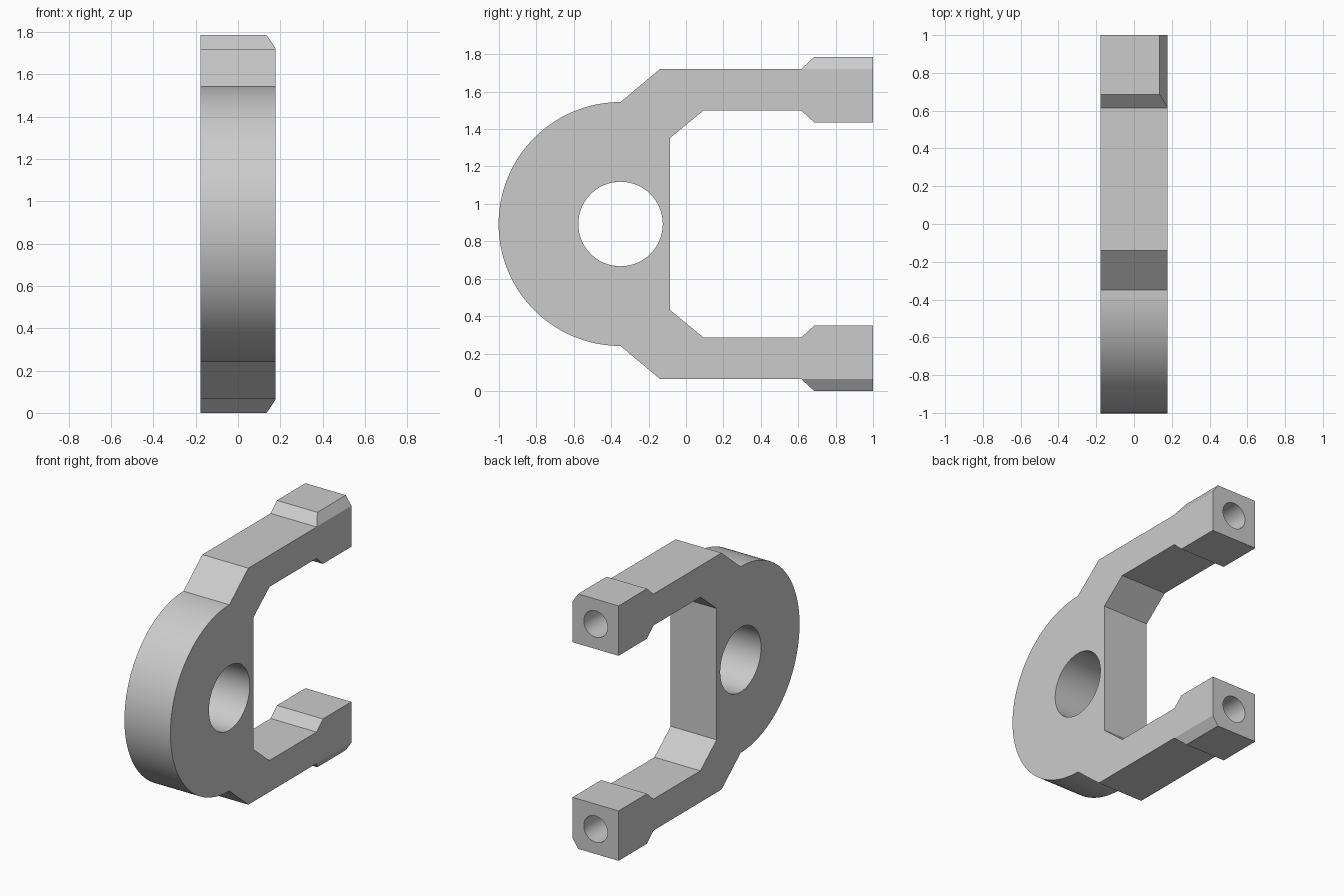
import bpy, bmesh
from math import cos, sin, pi, radians
from mathutils import Matrix, Vector

if "Cube" in bpy.data.objects:
    bpy.data.objects.remove(bpy.data.objects["Cube"])

MID_Z = 0.8925      # height of the symmetry plane
HALF_W = 0.178      # half thickness of the fork
HUB_Y, HUB_R = -0.35, 0.652

grey = bpy.data.materials.new("plain_grey")
grey.use_nodes = True
colour = (0.6, 0.6, 0.6, 1)
grey.diffuse_color = colour
grey.node_tree.nodes["Principled BSDF"].inputs["Base Color"].default_value = colour


def prism(name, points, sweep):
    """Solid made by sweeping a closed polygon along a vector."""
    bm = bmesh.new()
    face = bm.faces.new([bm.verts.new(p) for p in points])
    top = bmesh.ops.extrude_face_region(bm, geom=[face])["geom"]
    bmesh.ops.translate(bm, vec=sweep,
                        verts=[v for v in top if isinstance(v, bmesh.types.BMVert)])
    bmesh.ops.recalc_face_normals(bm, faces=bm.faces)
    mesh = bpy.data.meshes.new(name)
    bm.to_mesh(mesh)
    bm.free()
    mesh.materials.append(grey)
    obj = bpy.data.objects.new(name, mesh)
    bpy.context.collection.objects.link(obj)
    return obj


def circle(centre, radius, u, v, count=64):
    return [Vector(centre) + radius * (cos(2 * pi * i / count) * Vector(u)
            + sin(2 * pi * i / count) * Vector(v)) for i in range(count)]


def cut(target, cutter):
    cutter.hide_render = True
    mod = target.modifiers.new("cut", "BOOLEAN")
    mod.operation, mod.solver, mod.object = "DIFFERENCE", "EXACT", cutter
    bpy.context.view_layer.objects.active = target
    bpy.ops.object.modifier_apply(modifier=mod.name)
    bpy.data.objects.remove(cutter)


# Side outline of the upper arm (y, height above the symmetry plane)
arm = [(-0.14, 0.828), (0.615, 0.828), (0.685, 0.8925), (1, 0.8925),
       (1, 0.543), (0.685, 0.543), (0.615, 0.608), (0.095, 0.608), (-0.085, 0.46)]
steps = 72
arc = [(HUB_Y - HUB_R * sin(pi * i / steps), -HUB_R * cos(pi * i / steps))
       for i in range(steps + 1)]
outline = arc + arm + [(y, -h) for y, h in reversed(arm)]

# Fork body
fork = prism("fork_bracket", [(-HALF_W, y, MID_Z + h) for y, h in outline],
             (2 * HALF_W, 0, 0))

# Pivot hole through the hub
cut(fork, prism("pivot_cutter",
                circle((-0.4, HUB_Y, MID_Z), 0.226, (0, 1, 0), (0, 0, 1)), (0.8, 0, 0)))

for side in (1, -1):
    # Blind hole in the end of each arm
    cut(fork, prism("end_hole_cutter",
                    circle((0, 1.1, MID_Z + side * 0.718), 0.092, (1, 0, 0), (0, 0, 1), 48),
                    (0, -0.55, 0)))
    # Bevel along the outer left edge of each end block
    wedge = [(0.115, 0.9225), (0.178, 0.8295), (0.25, 0.8295), (0.25, 0.9225)]
    cut(fork, prism("bevel_cutter",
                    [(x, 0.5, MID_Z + side * h) for x, h in wedge], (0, 0.6, 0)))

# Smooth the round walls only
bpy.ops.object.select_all(action="DESELECT")
fork.select_set(True)
bpy.context.view_layer.objects.active = fork
bpy.ops.object.shade_smooth_by_angle(angle=radians(20))
